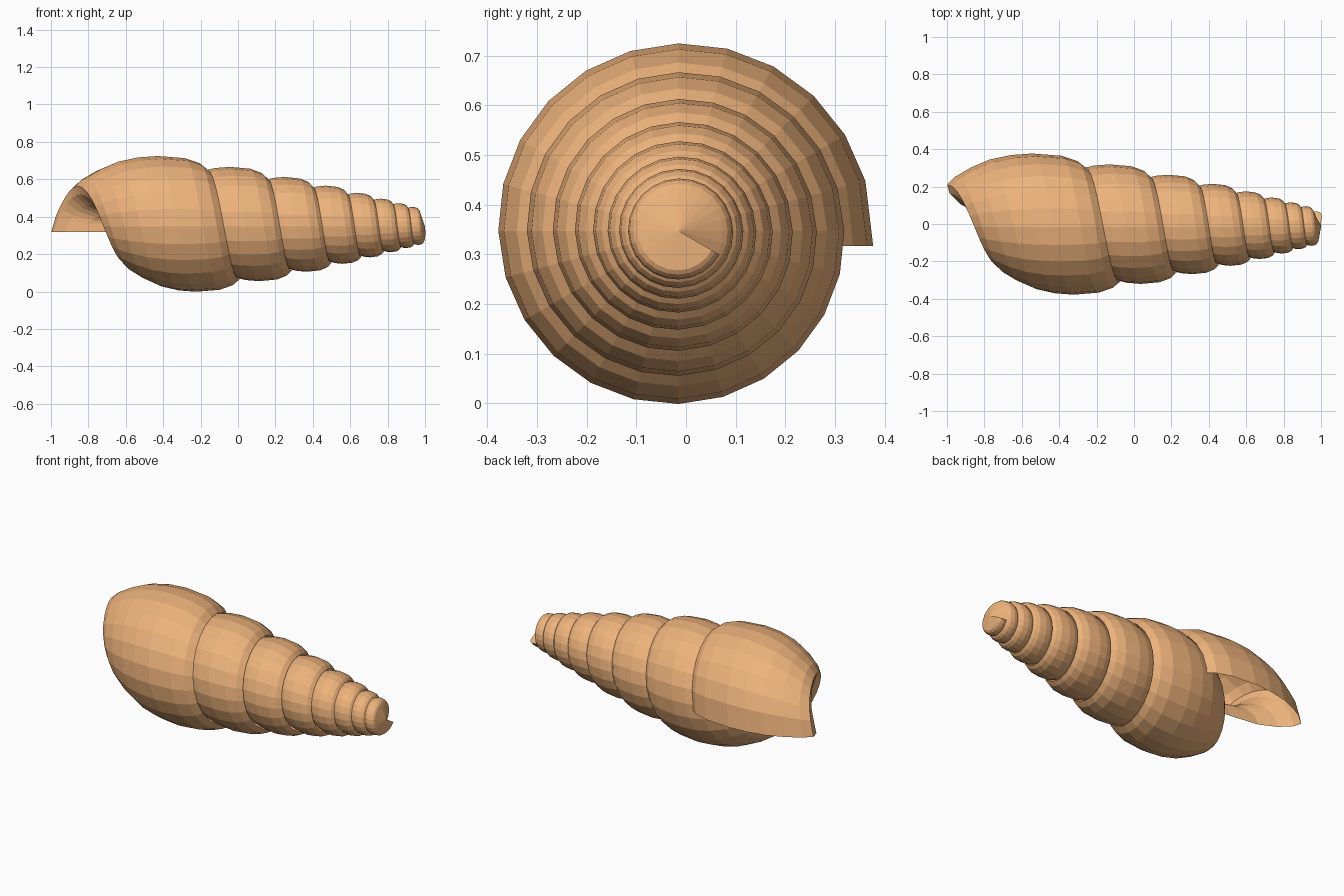
import bpy, bmesh, math

if "Cube" in bpy.data.objects:
    bpy.data.objects.remove(bpy.data.objects["Cube"])

# Whorl section: (distance factor from the spire's vanishing point, radius)
SECTION = [(1.0, .318), (1.03, .352), (1.09, .38), (1.20, .392), (1.28, .384),
           (1.36, .360), (1.43, .318), (1.49, .268), (1.52, .225), (1.512, .18),
           (1.47, .12), (1.40, .07), (1.28, .045), (1.15, .04)]
AXIS_Y, AXIS_Z, VANISH_X = -.015, .347, 1.16
SIDES, STEPS = 24, 190


def growth(t):
    """Distance from the vanishing point and radius scale after t turns."""
    d = 1.42 * 1.32 ** t
    return d, (.035 + .29 * d - .06 * d * d) / .326


bm = bmesh.new()

# Sweep the section round the axis, from the apex to the lip
rings = []
for i in range(STEPS + 1):
    t = (i - STEPS) / SIDES
    d, k = growth(t)
    a = 2 * math.pi * t
    ring = []
    for s, r in SECTION:
        z = AXIS_Z - r * k * math.sin(a)
        if i == STEPS:
            z = .317                      # the lip is cut flat
        ring.append(bm.verts.new((VANISH_X - d * s, AXIS_Y + r * k * math.cos(a), z)))
    rings.append(ring)
for a, b in zip(rings, rings[1:]):
    for j in range(len(SECTION) - 1):
        bm.faces.new((a[j], b[j], b[j + 1], a[j + 1]))

# Close the apex with a small fan, and the start of the tube with one face
tip = bm.verts.new((1.0, AXIS_Y, AXIS_Z))
for i in range(SIDES):
    bm.faces.new((tip, rings[i + 1][0], rings[i][0]))
bm.faces.new(rings[0] + [tip])

bmesh.ops.recalc_face_normals(bm, faces=bm.faces)
mesh = bpy.data.meshes.new("spiral_shell")
bm.to_mesh(mesh)
bm.free()
shell = bpy.data.objects.new("spiral_shell", mesh)
bpy.context.collection.objects.link(shell)

mat = bpy.data.materials.new("tan_shell")
mat.diffuse_color = (.85, .45, .2, 1)
mat.use_nodes = True
mat.node_tree.nodes["Principled BSDF"].inputs["Base Color"].default_value = mat.diffuse_color
mesh.materials.append(mat)
